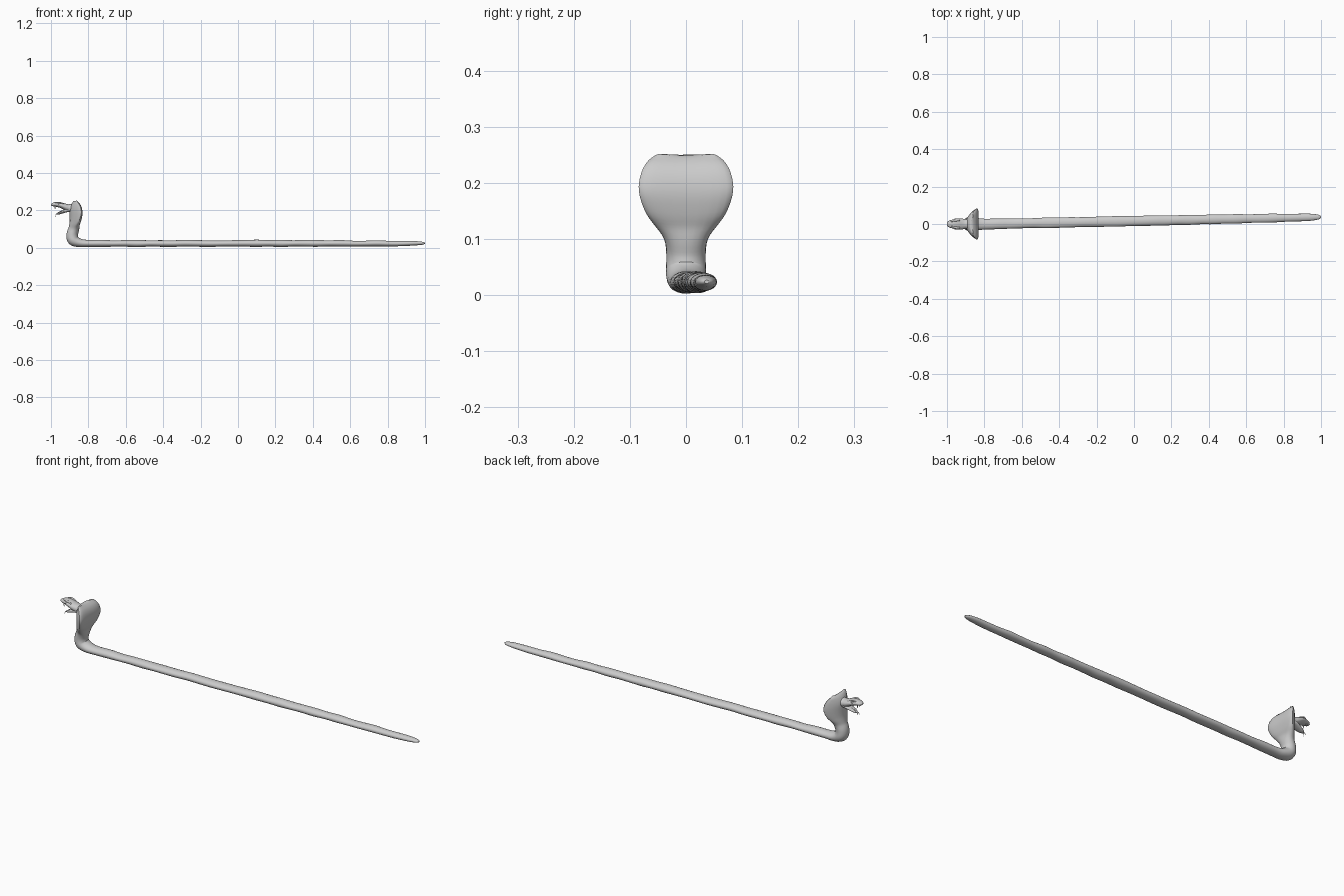
import bpy, math, random
from mathutils import Vector

random.seed(4)


def spline(rows, steps):
    # smooth interpolation of all section values
    out = []
    vs = [Vector(r) for r in rows]
    for i in range(len(vs) - 1):
        a, b = vs[max(i - 1, 0)], vs[i]
        c, d = vs[i + 1], vs[min(i + 2, len(vs) - 1)]
        for s in range(steps):
            t = s / steps
            out.append(0.5 * (2 * b + (c - a) * t + (2 * a - 5 * b + 4 * c - d) * t * t
                              + (3 * b - a - 3 * c + d) * t ** 3))
    return out + [vs[-1]]


def loft(name, rows, sides=24, steps=4):
    # row: x, y, z, half width, half thickness, backward sweep of the edges
    secs = spline(rows, steps)
    verts, faces = [], []
    side = Vector((0, 1, 0))
    for i, s in enumerate(secs):
        p, q = secs[max(i - 1, 0)], secs[min(i + 1, len(secs) - 1)]
        tan = Vector((q[0] - p[0], 0, q[2] - p[2])).normalized()
        nor = side.cross(tan)
        for k in range(sides):
            a = 2 * math.pi * k / sides
            u, v = math.cos(a), math.sin(a)
            v *= abs(v) ** (max(s[5], 0) * 18)
            verts.append(Vector(s[:3]) + side * s[3] * u + nor * (s[4] * v + s[5] * u * u)
                         + tan * s[5] * 0.25 * u * u)
    for i in range(len(secs) - 1):
        for k in range(sides):
            n = (k + 1) % sides
            faces.append((i * sides + k, i * sides + n, (i + 1) * sides + n, (i + 1) * sides + k))
    faces.append(tuple(reversed(range(sides))))
    faces.append(tuple(range(len(verts) - sides, len(verts))))
    me = bpy.data.meshes.new(name)
    me.from_pydata(verts, [], faces)
    ob = bpy.data.objects.new(name, me)
    bpy.context.collection.objects.link(ob)
    bpy.context.view_layer.objects.active = ob
    bpy.ops.object.select_all(action='DESELECT')
    ob.select_set(True)
    bpy.ops.object.mode_set(mode='EDIT')
    bpy.ops.mesh.select_all(action='SELECT')
    bpy.ops.mesh.normals_make_consistent(inside=False)
    bpy.ops.object.mode_set(mode='OBJECT')
    bpy.ops.object.shade_smooth_by_angle(angle=math.radians(50))
    return ob


# long, slightly lumpy body, then the upright neck and hood
rows = [(1.0, 0.037, 0.024, 0.004, 0.003, 0), (0.985, 0.037, 0.024, 0.013, 0.008, 0),
        (0.94, 0.036, 0.024, 0.019, 0.012, 0)]
for i in range(26):
    x = 0.87 - i * 0.064
    f = min(1, 0.8 + i * 0.02)
    rows.append((x, 0.016 + 0.021 * x, 0.023 + random.uniform(-0.001, 0.001),
                 0.027 * f + random.uniform(-0.0015, 0.0015),
                 0.018 * f + random.uniform(-0.0015, 0.0015), 0))
rows += [(-0.80, -0.001, 0.023, 0.029, 0.019, 0), (-0.845, 0, 0.026, 0.033, 0.023, 0),
         (-0.88, 0, 0.041, 0.036, 0.031, 0), (-0.886, 0, 0.07, 0.035, 0.031, 0),
         (-0.878, 0, 0.10, 0.039, 0.029, 0.003), (-0.874, 0, 0.125, 0.057, 0.028, 0.012),
         (-0.869, 0, 0.15, 0.074, 0.031, 0.022), (-0.866, 0, 0.18, 0.084, 0.034, 0.028),
         (-0.867, 0, 0.205, 0.081, 0.033, 0.026), (-0.869, 0, 0.225, 0.073, 0.027, 0.02),
         (-0.871, 0, 0.24, 0.062, 0.017, 0.012), (-0.872, 0, 0.248, 0.05, 0.008, 0.01),
         (-0.872, 0, 0.25, 0.042, 0.002, 0.012)]
loft("body_and_hood", rows)

# head with upper jaw, lower jaw
loft("upper_head", [(-0.865, 0, 0.215, 0.030, 0.022, 0), (-0.90, 0, 0.212, 0.026, 0.021, 0),
                    (-0.92, 0, 0.217, 0.029, 0.018, 0), (-0.945, 0, 0.227, 0.030, 0.015, 0),
                    (-0.97, 0, 0.232, 0.024, 0.013, 0), (-0.99, 0, 0.231, 0.017, 0.009, 0),
                    (-1.0, 0, 0.229, 0.008, 0.004, 0)], 20)
loft("lower_jaw", [(-0.89, 0, 0.205, 0.022, 0.013, 0), (-0.915, 0, 0.200, 0.025, 0.010, 0),
                   (-0.94, 0, 0.190, 0.020, 0.007, 0), (-0.96, 0, 0.182, 0.013, 0.005, 0),
                   (-0.97, 0, 0.179, 0.005, 0.002, 0)], 20)

# tongue with forked tip
loft("tongue", [(-0.92, 0, 0.204, 0.005, 0.002, 0), (-0.95, 0, 0.194, 0.004, 0.002, 0),
                (-0.971, 0, 0.181, 0.004, 0.0015, 0)], 8)
for n, sgn in (("left", 1), ("right", -1)):
    loft("tongue_fork_" + n, [(-0.970, sgn * 0.002, 0.182, 0.002, 0.0015, 0),
                              (-0.976, sgn * 0.005, 0.174, 0.0015, 0.001, 0),
                              (-0.977, sgn * 0.009, 0.165, 0.0004, 0.0004, 0)], 8)
    # fangs and eyes
    loft("fang_" + n, [(-0.978, sgn * 0.011, 0.226, 0.003, 0.003, 0),
                       (-0.979, sgn * 0.011, 0.214, 0.002, 0.002, 0),
                       (-0.975, sgn * 0.011, 0.204, 0.0003, 0.0003, 0)], 8)
    bpy.ops.mesh.primitive_uv_sphere_add(segments=12, ring_count=8, radius=0.005,
                                         location=(-0.958, sgn * 0.024, 0.236))
    bpy.context.object.name = "eye_" + n
    bpy.ops.object.shade_smooth()
    # brow ridge over each eye
    loft("brow_" + n, [(-0.93, sgn * 0.02, 0.234, 0.003, 0.002, 0),
                       (-0.955, sgn * 0.019, 0.242, 0.006, 0.004, 0),
                       (-0.98, sgn * 0.012, 0.240, 0.002, 0.002, 0)], 10)
